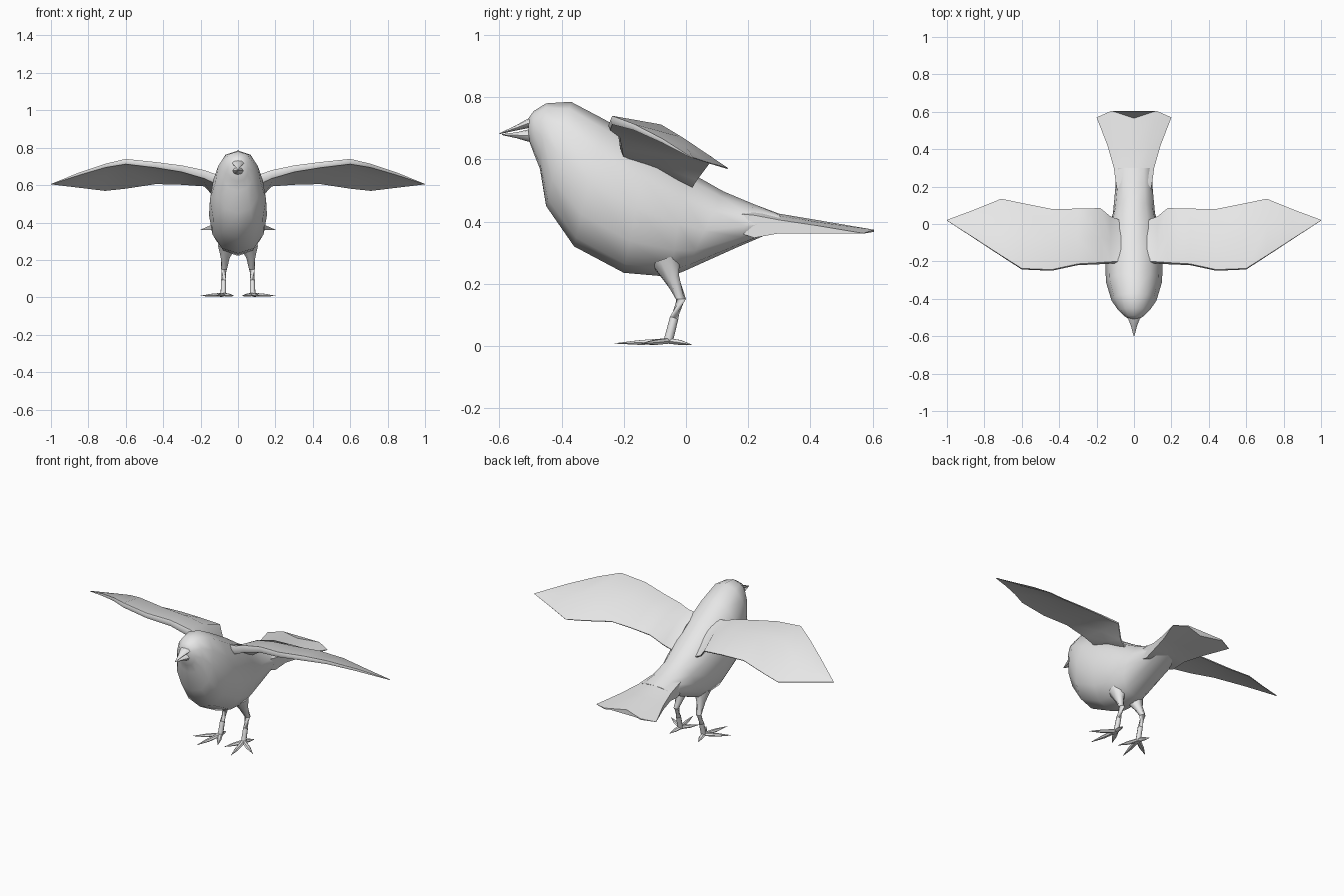
import bpy, bmesh, math
from mathutils import Vector

if "Cube" in bpy.data.objects:
    bpy.data.objects.remove(bpy.data.objects["Cube"])

grey = bpy.data.materials.new("plain_grey")
grey.diffuse_color = (0.8, 0.8, 0.8, 1)
grey.use_nodes = True
grey.node_tree.nodes["Principled BSDF"].inputs["Base Color"].default_value = grey.diffuse_color


def loft(name, chains, mirror=False, angle=50):
    """Skin each chain of equal-sized rings, closing both ends."""
    bm = bmesh.new()
    for rings in chains:
        loops = [[bm.verts.new(p) for p in ring] for ring in rings]
        n = len(loops[0])
        for a, b in zip(loops, loops[1:]):
            for i in range(n):
                j = (i + 1) % n
                bm.faces.new((a[i], a[j], b[j], b[i]))
        bm.faces.new(loops[0])
        bm.faces.new(loops[-1])
    bmesh.ops.remove_doubles(bm, verts=bm.verts, dist=0.0003)
    bmesh.ops.recalc_face_normals(bm, faces=bm.faces)
    mesh = bpy.data.meshes.new(name)
    bm.to_mesh(mesh)
    bm.free()
    mesh.materials.append(grey)
    obj = bpy.data.objects.new(name, mesh)
    bpy.context.collection.objects.link(obj)
    bpy.ops.object.select_all(action='DESELECT')
    obj.select_set(True)
    bpy.context.view_layer.objects.active = obj
    bpy.ops.object.shade_smooth_by_angle(angle=math.radians(angle))
    if mirror:
        obj.modifiers.new("mirror", 'MIRROR').use_mirror_merge = False
    return obj


def section(top, bottom, w, power=0.85, n=12):
    """Slanted rounded ring between a top and a bottom (y, z) point."""
    ring = []
    for i in range(n):
        a = 2 * math.pi * i / n
        s, c = math.sin(a), math.cos(a)
        s = math.copysign(abs(s) ** power, s)
        t = (1 - c) / 2
        ring.append((w * s, top[0] + (bottom[0] - top[0]) * t,
                     top[1] + (bottom[1] - top[1]) * t))
    return ring


def tube(points, n=6, flat=1.0):
    """Tapered limb through (x, y, z, radius) points."""
    rings = []
    pos = [Vector(p[:3]) for p in points]
    for k, p in enumerate(points):
        d = pos[min(k + 1, len(pos) - 1)] - pos[max(k - 1, 0)]
        q = d.to_track_quat('Z', 'Y')
        ring = []
        for i in range(n):
            a = 2 * math.pi * i / n
            off = q @ Vector((math.cos(a), math.sin(a), 0)) * p[3]
            off.z *= flat
            ring.append(pos[k] + off)
        rings.append(ring)
    return rings


# Head, breast and rump in one skin
loft("body", [[section(*r) for r in (
    ((-0.508, 0.73), (-0.505, 0.66), 0.03),
    ((-0.49, 0.755), (-0.49, 0.62), 0.055),
    ((-0.45, 0.78), (-0.47, 0.57), 0.085),
    ((-0.37, 0.785), (-0.45, 0.45), 0.12),
    ((-0.26, 0.727), (-0.36, 0.32), 0.15),
    ((-0.12, 0.645), (-0.20, 0.235), 0.155),
    ((0.00, 0.565), (-0.05, 0.222), 0.135),
    ((0.12, 0.497), (0.00, 0.243), 0.112),
    ((0.22, 0.455), (0.16, 0.315), 0.10),
    ((0.30, 0.425), (0.30, 0.375), 0.095))]])

# Beak halves with a thin gap between them
loft("upper_beak", [[section(*r, 1, 8) for r in (
    ((-0.48, 0.74), (-0.48, 0.70), 0.035),
    ((-0.51, 0.73), (-0.51, 0.70), 0.03),
    ((-0.545, 0.71), (-0.545, 0.693), 0.016),
    ((-0.60, 0.684), (-0.60, 0.681), 0.002))]])
loft("lower_beak", [[section(*r, 1, 8) for r in (
    ((-0.48, 0.70), (-0.48, 0.65), 0.033),
    ((-0.51, 0.695), (-0.515, 0.659), 0.027),
    ((-0.545, 0.687), (-0.545, 0.668), 0.014),
    ((-0.592, 0.681), (-0.592, 0.678), 0.002))]])

# Forked tail: flat, drooping at its side edges
us = (-1, -0.6, 0, 0.6, 1)
tail = []
for y, top, bot, w, droop, fork in (
        (0.12, 0.45, 0.39, 0.08, 0.02, 0), (0.22, 0.445, 0.36, 0.097, 0.025, 0),
        (0.30, 0.425, 0.372, 0.108, 0.02, 0), (0.42, 0.405, 0.37, 0.142, 0.018, 0),
        (0.565, 0.38, 0.37, 0.2, 0.018, 1)):
    def tail_point(u, z, edge):
        dy = (0.04 if abs(u) == 0.6 else 0.005 * abs(u)) * fork
        return (u * w, y + dy, z - droop * u * u * edge)
    tail.append([tail_point(u, top, 1) for u in us]
                + [tail_point(u, bot, 0.5) for u in reversed(us)])
loft("tail", [tail])

# Wings: leading, middle and trailing (y, z) at each x, then thickness
wing = []
for x, (ly, lz), (my, mz), (ty, tz), th in (
        (0.07, (-0.21, 0.655), (-0.10, 0.615), (0.02, 0.51), 0.05),
        (0.125, (-0.212, 0.66), (-0.09, 0.63), (0.04, 0.54), 0.05),
        (0.18, (-0.215, 0.68), (-0.07, 0.66), (0.085, 0.60), 0.045),
        (0.30, (-0.22, 0.705), (-0.08, 0.685), (0.082, 0.607), 0.035),
        (0.44, (-0.25, 0.723), (-0.09, 0.70), (0.08, 0.61), 0.03),
        (0.60, (-0.243, 0.74), (-0.08, 0.712), (0.112, 0.585), 0.028),
        (0.71, (-0.172, 0.714), (-0.01, 0.67), (0.135, 0.572), 0.02),
        (0.85, (-0.08, 0.667), (0.0, 0.642), (0.078, 0.588), 0.014),
        (1.00, (0.018, 0.606), (0.02, 0.606), (0.022, 0.606), 0.002)):
    wing.append([(x, ly + th * 0.2, lz), (x, my, mz), (x, ty, tz),
                 (x, ty - th * 0.1, tz - th * 0.15), (x, my, mz - th),
                 (x, ly + th * 0.2, lz - th), (x, ly, lz - th * 0.5)])
loft("wings", [wing], mirror=True)

# Legs: thigh, knee and shank
loft("legs", [tube((
    (0.060, -0.065, 0.275, 0.050), (0.068, -0.045, 0.215, 0.026),
    (0.075, -0.016, 0.150, 0.016), (0.077, -0.038, 0.090, 0.014),
    (0.078, -0.058, 0.012, 0.015)), 8)], mirror=True)

# Feet: three toes forward, one back
toes = []
for tx, ty in ((0.20, -0.145), (0.115, -0.23), (0.022, -0.16), (0.095, 0.02)):
    ax, ay = 0.078, -0.058
    toes.append(tube((
        (ax, ay, 0.016, 0.014),
        (ax + (tx - ax) * 0.5, ay + (ty - ay) * 0.5, 0.011, 0.013),
        (tx, ty, 0.008 if ty < 0 else 0.003, 0.001)), 6, 0.7))
loft("toes", toes, mirror=True)
